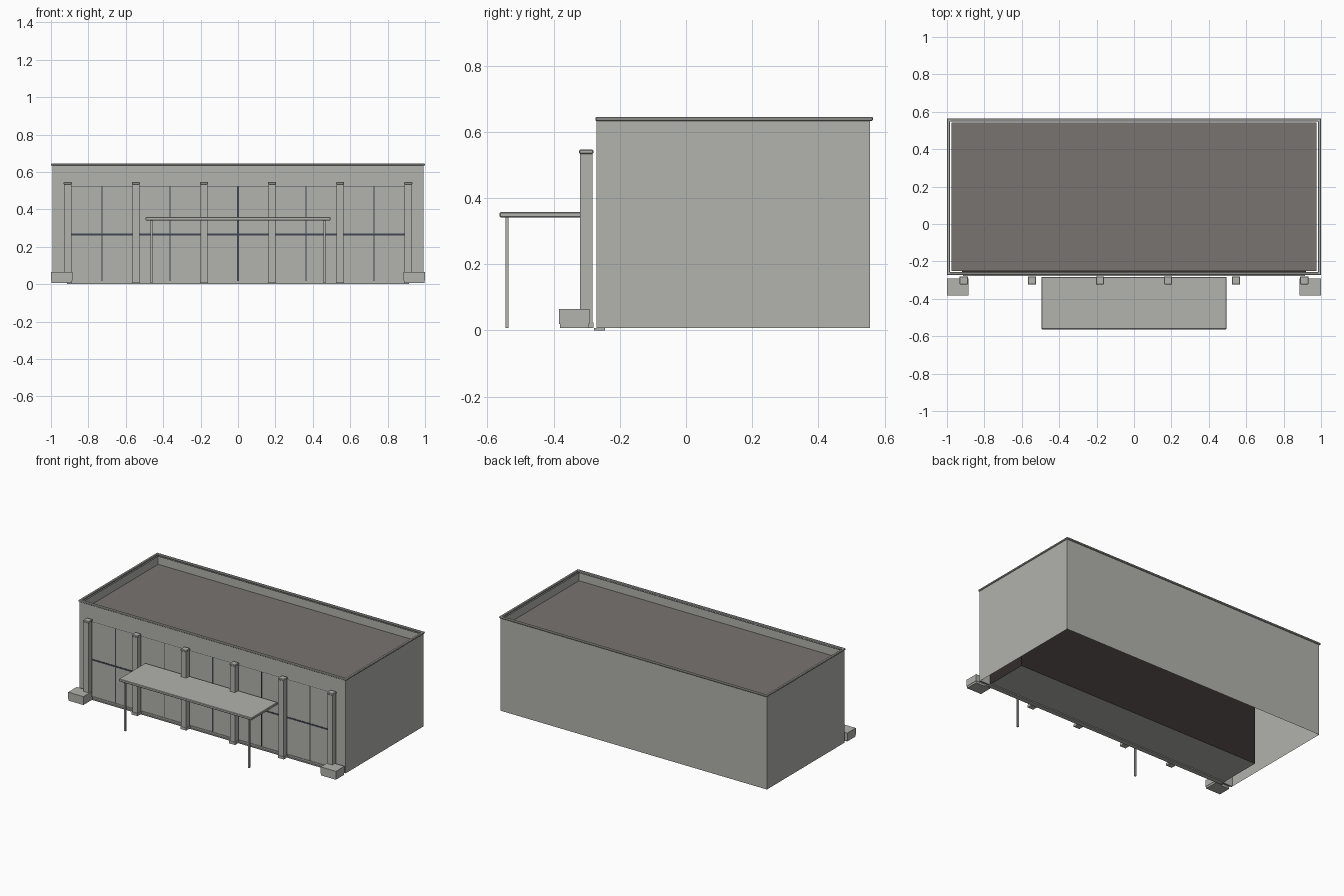
import bpy, bmesh
from mathutils import Matrix, Vector

if "Cube" in bpy.data.objects:
    bpy.data.objects.remove(bpy.data.objects["Cube"])


def material(name, srgb):
    col = [(c / 255 / 12.92 if c < 11 else ((c / 255 + 0.055) / 1.055) ** 2.4) for c in srgb] + [1]
    m = bpy.data.materials.new(name)
    m.use_nodes = True
    m.diffuse_color = col
    m.node_tree.nodes["Principled BSDF"].inputs["Base Color"].default_value = col
    return m


WALL = material("pale grey", (178, 178, 174))
ROOF = material("roof brown grey", (120, 116, 112))
FRAME = material("dark slate", (66, 72, 82))
INSIDE = material("dark brown", (52, 45, 45))


def finish(name, bm, *mats):
    me = bpy.data.meshes.new(name)
    bm.to_mesh(me)
    bm.free()
    for m in mats:
        me.materials.append(m)
    ob = bpy.data.objects.new(name, me)
    bpy.context.collection.objects.link(ob)
    return ob


def box_mesh(x, y, z):
    """Box from three (min, max) ranges."""
    bm = bmesh.new()
    lo, hi = Vector(p for p, q in (x, y, z)), Vector(q for p, q in (x, y, z))
    mat = Matrix.Translation((lo + hi) / 2) @ Matrix.Diagonal((*(hi - lo), 1))
    bmesh.ops.create_cube(bm, size=1, matrix=mat)
    bm.normal_update()
    return bm


def box(name, x, y, z, mat=WALL, bevel=0):
    ob = finish(name, box_mesh(x, y, z), mat)
    if bevel:
        mod = ob.modifiers.new("bevel", 'BEVEL')
        mod.width, mod.segments = bevel, 1
    return ob


def drop(bm, rule):
    bmesh.ops.delete(bm, geom=[f for f in bm.faces if rule(f.normal)], context='FACES')


GROUND, FRONT, BACK, TOP = 0.007, -0.27, 0.556, 0.645
OPEN_X, OPEN_Z = 0.91, 0.525

# Outer walls, open below, above and at the shop front
shell = box_mesh((-0.993, 0.993), (FRONT, BACK), (GROUND, 0.635))
drop(shell, lambda n: abs(n.z) > 0.5 or n.y < -0.5)
finish("outer_walls", shell, WALL)

# Front wall around the opening
box("front_header", (-0.993, 0.993), (FRONT, FRONT + 0.01), (OPEN_Z, 0.635))
for side, s in (("left", 1), ("right", -1)):
    box(side + "_front_pier", sorted((s * OPEN_X, s * 0.993)), (FRONT, FRONT + 0.01), (GROUND, OPEN_Z))

# Parapet inner faces, coping and roof
inner = box_mesh((-0.975, 0.975), (FRONT + 0.018, 0.542), (0.58, 0.635))
drop(inner, lambda n: abs(n.z) > 0.5)
bmesh.ops.reverse_faces(inner, faces=inner.faces[:])
finish("parapet_inner_walls", inner, WALL)
coping = box_mesh((-1, 1), (-0.274, 0.565), (0.633, TOP))
ends = [f for f in coping.faces if abs(f.normal.z) > 0.5]
bmesh.ops.inset_region(coping, faces=ends, thickness=0.023)
holes = [f for f in ends if f.is_valid]
bmesh.ops.bridge_loops(coping, edges=[e for f in holes for e in f.edges])
bmesh.ops.delete(coping, geom=holes, context='FACES_ONLY')
bmesh.ops.recalc_face_normals(coping, faces=coping.faces[:])
mod = finish("coping", coping, WALL).modifiers.new("bevel", 'BEVEL')
mod.width, mod.segments = 0.003, 1
roof = box_mesh((-0.975, 0.975), (FRONT + 0.018, 0.542), (0.57, 0.58))
drop(roof, lambda n: n.z < 0.5)
finish("roof", roof, ROOF)

# Room behind the shop front, with a pale floor
room = box_mesh((-0.92, 0.92), (FRONT + 0.012, 0.04), (GROUND, 0.53))
for f in room.faces:
    f.material_index = 1 if f.normal.z < -0.5 else 0
finish("shop_room", room, INSIDE, WALL)
box("threshold", (-0.915, 0.915), (-0.278, -0.245), (0, GROUND))
box("sill", (-OPEN_X, OPEN_X), (FRONT, FRONT + 0.01), (GROUND, 0.018))

# Shop front panels and dark bars
box("shop_panels", (-OPEN_X, OPEN_X), (FRONT + 0.004, FRONT + 0.01), (0.018, OPEN_Z))
face = (FRONT + 0.001, FRONT + 0.006)
box("cross_bar", (-OPEN_X, OPEN_X), face, (0.261, 0.27), FRAME)
box("head_line", (-OPEN_X, OPEN_X), face, (OPEN_Z - 0.003, OPEN_Z), FRAME)
for i in range(-4, 5):
    half = 0.005 if i == 0 else 0.0025
    x = i * 0.1815
    box("upright_bar", (x - half, x + half), face, (0.018, OPEN_Z), FRAME)

# Columns with caps and feet
for i in range(6):
    x = (i - 2.5) * 0.364
    box("column", (x - 0.019, x + 0.019), (-0.32, -0.283), (GROUND, 0.535))
    box("column_cap", (x - 0.022, x + 0.022), (-0.323, -0.28), (0.533, 0.546), bevel=0.003)
    box("column_foot", (x - 0.022, x + 0.022), (-0.323, -0.28), (GROUND, 0.024))

# Canopy on two posts
box("canopy", (-0.495, 0.495), (-0.563, -0.283), (0.341, 0.358), bevel=0.003)
for side, s in (("left", 1), ("right", -1)):
    x = s * 0.463
    box(side + "_canopy_post", (x - 0.005, x + 0.005), (-0.546, -0.536), (GROUND, 0.342))
    # End blocks on thin plinths
    x = s * 0.942
    box(side + "_end_block", (x - 0.057, x + 0.057), (-0.383, -0.292), (0.02, 0.065))
    box(side + "_block_plinth", (x - 0.055, x + 0.055), (-0.381, -0.294), (GROUND, 0.02))
